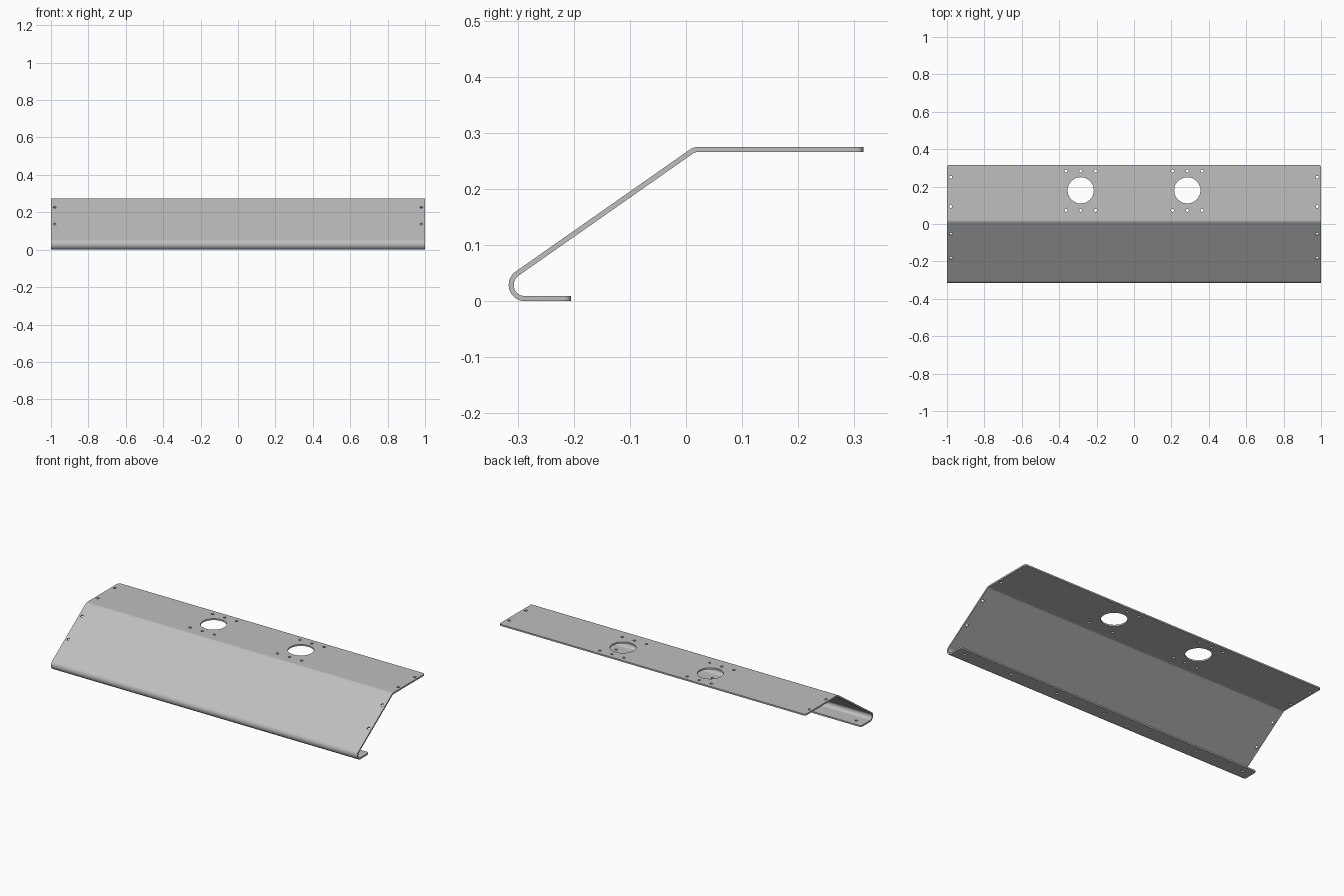
import bpy, bmesh, math
from mathutils import Vector, Matrix

if "Cube" in bpy.data.objects:
    bpy.data.objects.remove(bpy.data.objects["Cube"], do_unlink=True)

T = 0.009                      # sheet thickness
SLOPE = math.radians(35)       # angle of the sloping face
TOP, BACK, LIP = 0.275, 0.316, -0.205
R = 0.029                      # outer bend radius
LOW = Vector((-0.287, R))      # centre of the lower bend (y, z)

# Centre of the upper bend, tangent to the slope and to the top flange
n = Vector((-math.sin(SLOPE), math.cos(SLOPE)))
edge = LOW + n * R
corner_y = edge.x + (TOP - edge.y) / math.tan(SLOPE)
HIGH = Vector((corner_y + R * math.tan(SLOPE / 2), TOP - R))


def arc(c, r, a0, a1, count):
    return [(c.x + r * math.cos(a0 + (a1 - a0) * i / count),
             c.y + r * math.sin(a0 + (a1 - a0) * i / count)) for i in range(count + 1)]


def skin(r):
    """One side of the folded sheet, from lip to back edge."""
    up = math.pi / 2
    return ([(LIP, R - r)]
            + arc(LOW, r, -up, -up - math.pi + SLOPE, 18)
            + arc(HIGH, r, up + SLOPE, up, 8)
            + [(BACK, TOP - R + r)])


# Colour
steel = bpy.data.materials.new("grey sheet metal")
steel.use_nodes = True
grey = (0.52, 0.52, 0.52, 1)
steel.diffuse_color = grey
steel.node_tree.nodes["Principled BSDF"].inputs["Base Color"].default_value = grey

# Folded sheet: profile extruded along x
bm = bmesh.new()
outline = skin(R) + skin(R - T)[::-1]
face = bm.faces.new([bm.verts.new((-1, y, z)) for y, z in outline])
ext = bmesh.ops.extrude_face_region(bm, geom=[face])
bmesh.ops.translate(bm, vec=(2, 0, 0),
                    verts=[g for g in ext["geom"] if isinstance(g, bmesh.types.BMVert)])
bmesh.ops.recalc_face_normals(bm, faces=bm.faces)

# Rounded outer corners of both flanges
corners = [e for e in bm.edges
           if abs(e.verts[0].co.x - e.verts[1].co.x) < 1e-5
           and any(all(abs(v.co.y - y) < 1e-5 for v in e.verts) for y in (LIP, BACK))]
bmesh.ops.bevel(bm, geom=corners, offset=0.013, segments=5, profile=0.5, affect='EDGES')
mesh = bpy.data.meshes.new("folded_panel")
bm.to_mesh(mesh)
bm.free()
panel = bpy.data.objects.new("folded_panel", mesh)
bpy.context.collection.objects.link(panel)
mesh.materials.append(steel)

# Hole cutters
cut = bmesh.new()


def hole(x, y, z, r, tilt=0.0, sides=16):
    m = Matrix.Translation((x, y, z)) @ Matrix.Rotation(tilt, 4, 'X')
    bmesh.ops.create_cone(cut, cap_ends=True, segments=sides, radius1=r, radius2=r,
                          depth=0.03, matrix=m)


SMALL = 0.008
for s in (-1, 1):
    # Large opening with its six screw holes
    hole(s * 0.285, 0.18, TOP - T / 2, 0.07, sides=48)
    for dx in (-0.079, 0, 0.079):
        for y in (0.283, 0.073):
            hole(s * 0.285 + dx, y, TOP - T / 2, SMALL)
    # Screw holes along the ends
    for y in (0.25, 0.094):
        hole(s * 0.98, y, TOP - T / 2, SMALL)
    for y in (-0.055, -0.183):
        z = edge.y + (y - edge.x) * math.tan(SLOPE)
        hole(s * 0.98, y - n.x * T / 2, z - n.y * T / 2, SMALL, SLOPE)
# Screw holes along the lower lip
for i in range(7):
    hole(-0.94 + 1.88 * i / 6, -0.245, T / 2, SMALL)

cut_mesh = bpy.data.meshes.new("hole_cutters")
cut.to_mesh(cut_mesh)
cut.free()
cutter = bpy.data.objects.new("hole_cutters", cut_mesh)
cutter.hide_render = True
bpy.context.collection.objects.link(cutter)

# Cut the holes, then shade the bends smoothly
bpy.ops.object.select_all(action='DESELECT')
panel.select_set(True)
bpy.context.view_layer.objects.active = panel
mod = panel.modifiers.new("holes", 'BOOLEAN')
mod.object = cutter
mod.operation = 'DIFFERENCE'
mod.solver = 'EXACT'
bpy.ops.object.modifier_apply(modifier=mod.name)
bpy.data.objects.remove(cutter, do_unlink=True)
bpy.ops.object.shade_smooth_by_angle(angle=math.radians(30))
weighted = panel.modifiers.new("flat_faces", 'WEIGHTED_NORMAL')
weighted.keep_sharp = True
